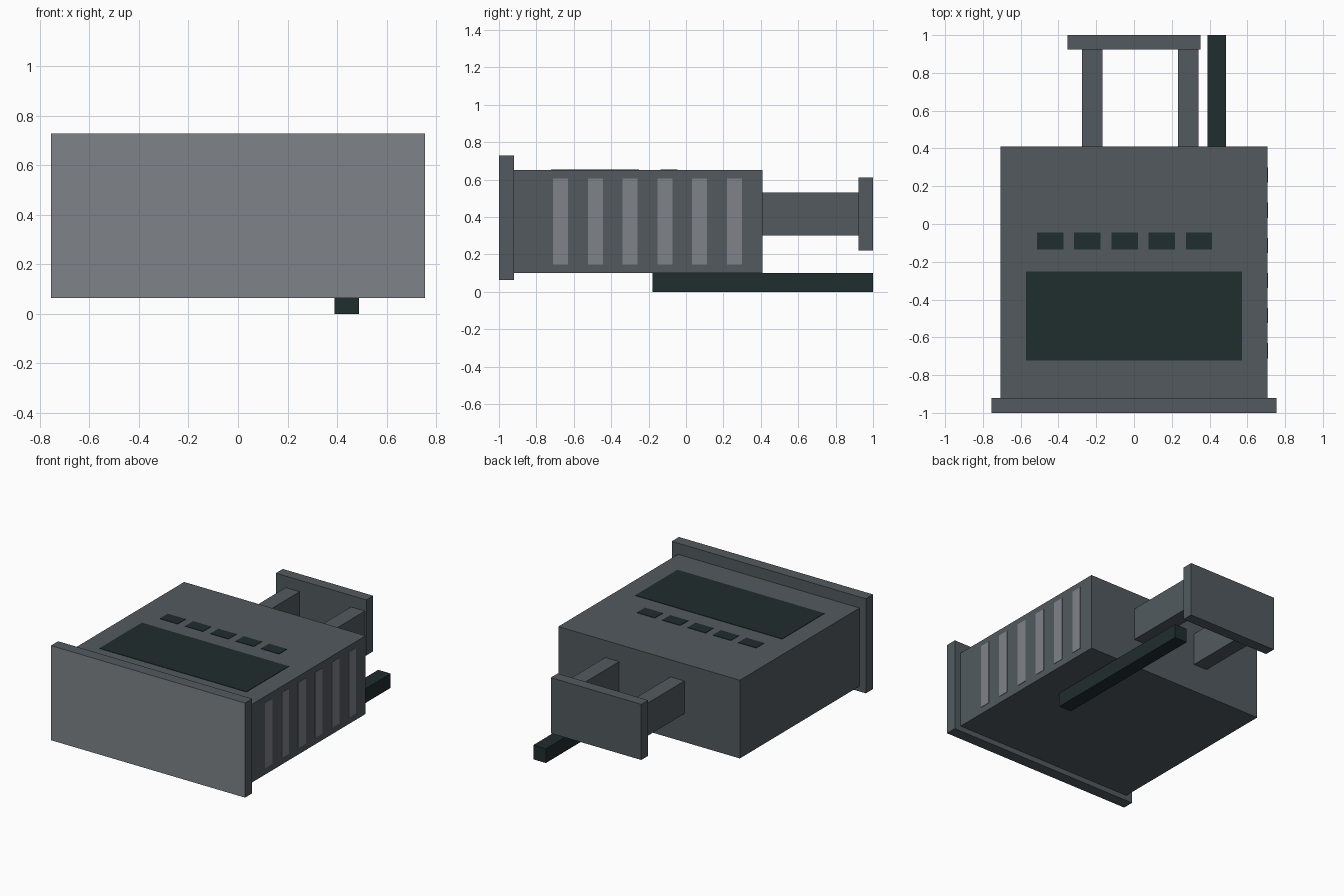
import bpy
import bmesh

if "Cube" in bpy.data.objects:
    bpy.data.objects.remove(bpy.data.objects["Cube"])


def srgb(r, g, b):
    def lin(v):
        v /= 255
        return v / 12.92 if v <= 0.04045 else ((v + 0.055) / 1.055) ** 2.4
    return (lin(r), lin(g), lin(b), 1.0)


def material(name, color):
    m = bpy.data.materials.new(name)
    m.diffuse_color = color
    m.use_nodes = True
    m.node_tree.nodes["Principled BSDF"].inputs["Base Color"].default_value = m.diffuse_color
    return m


BODY = material("slate grey", srgb(82, 90, 95))
LIGHT = material("light grey", srgb(126, 130, 136))
DARK = material("dark green grey", srgb(32, 45, 45))


def box(name, x, y, z, *mats):
    """Box from (min, max) ranges along each axis."""
    bm = bmesh.new()
    bmesh.ops.create_cube(bm, size=1)
    for v in bm.verts:
        for i, (lo, hi) in enumerate((x, y, z)):
            v.co[i] = lo + (v.co[i] + 0.5) * (hi - lo)
    mesh = bpy.data.meshes.new(name)
    bm.normal_update()
    bm.to_mesh(mesh)
    bm.free()
    for m in mats:
        mesh.materials.append(m)
    obj = bpy.data.objects.new(name, mesh)
    bpy.context.collection.objects.link(obj)
    return obj


T = 0.003          # thickness of painted plates
SIDE, TOP = 0.706, 0.65

# Main housing
box("housing", (-SIDE, SIDE), (-0.92, 0.41), (0.10, TOP), BODY)

# Front bezel, with its front face in the lighter grey
bezel = box("front_bezel", (-0.755, 0.755), (-1.0, -0.92), (0.063, 0.728), BODY, LIGHT)
for f in bezel.data.polygons:
    f.material_index = 1 if f.normal.y < -0.5 else 0

# Rear connector: two posts carrying an end plate
for name, x0 in (("left_post", -0.275), ("right_post", 0.233)):
    box(name, (x0, x0 + 0.108), (0.41, 0.923), (0.30, 0.53), BODY)
box("rear_plate", (-0.352, 0.352), (0.923, 1.0), (0.22, 0.611), BODY)

# Rail beneath the housing, running out past the back
box("bottom_rail", (0.39, 0.488), (-0.178, 1.0), (0.0, 0.10), DARK)

# Dark panel and row of slots on top
box("top_panel", (-0.572, 0.572), (-0.722, -0.252), (TOP - T, TOP + T), DARK)
for i in range(5):
    x0 = -0.514 + i * 0.197
    box(f"top_slot_{i + 1}", (x0, x0 + 0.14), (-0.135, -0.046), (TOP - T, TOP + T), DARK)

# Light vent stripes on the right side only
for i in range(6):
    y0 = -0.711 + i * 0.186
    box(f"side_vent_{i + 1}", (SIDE - T, SIDE + T), (y0, y0 + 0.08), (0.147, 0.607), LIGHT)
